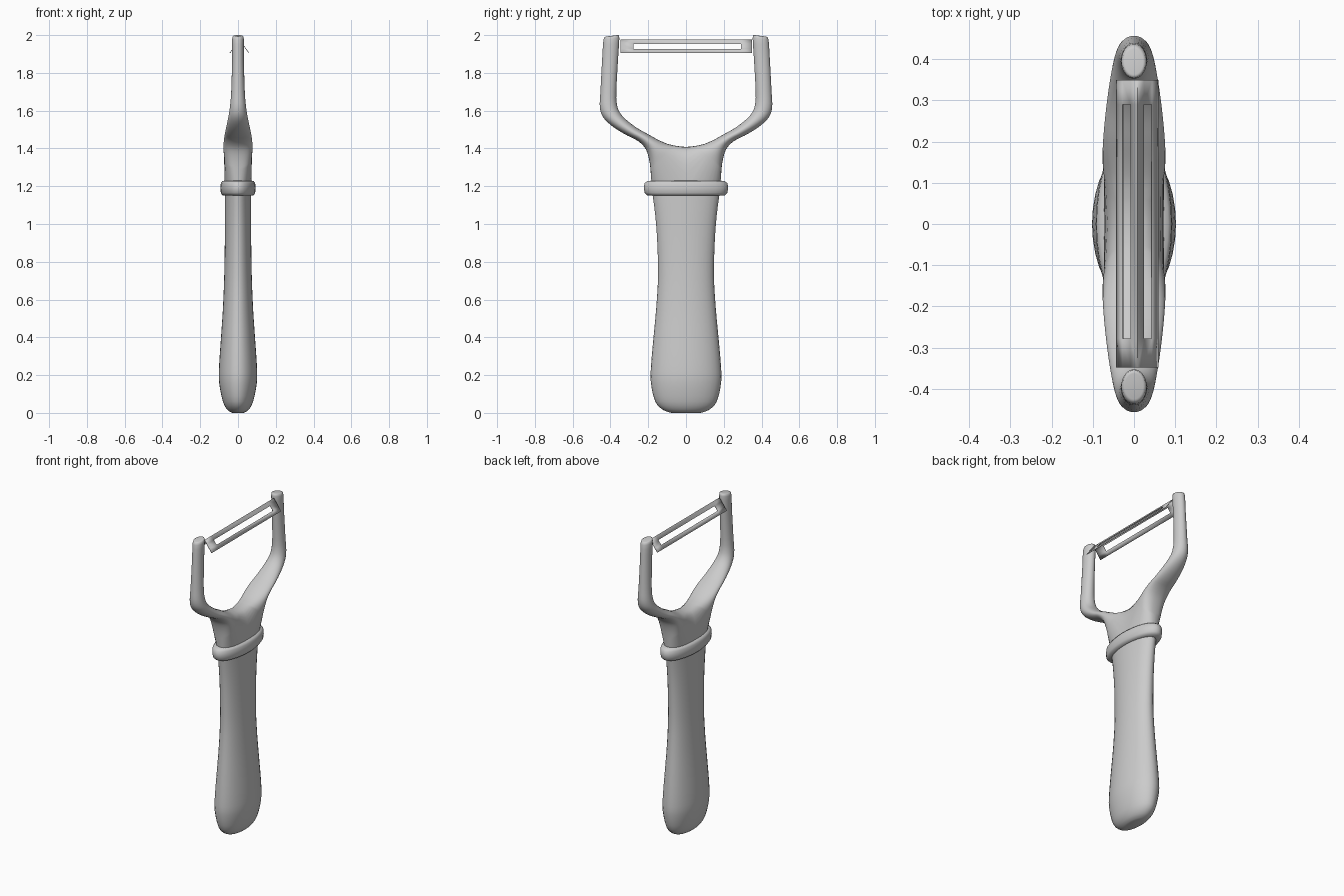
import bpy, bmesh
from math import sin, cos, pi, radians

cube = bpy.data.objects.get("Cube")
if cube:
    bpy.data.objects.remove(cube)

N = 32  # points around each cross-section

steel = bpy.data.materials.new("light grey metal")
steel.use_nodes = True
steel.diffuse_color = (0.6, 0.6, 0.6, 1)
steel.node_tree.nodes["Principled BSDF"].inputs["Base Color"].default_value = (0.6, 0.6, 0.6, 1)


def spow(v, e):
    return (1 if v >= 0 else -1) * abs(v) ** e


def finish(name, bm, sharp=40):
    bmesh.ops.recalc_face_normals(bm, faces=bm.faces)
    mesh = bpy.data.meshes.new(name)
    bm.to_mesh(mesh)
    bm.free()
    mesh.materials.append(steel)
    ob = bpy.data.objects.new(name, mesh)
    bpy.context.collection.objects.link(ob)
    bpy.ops.object.select_all(action="DESELECT")
    ob.select_set(True)
    bpy.context.view_layer.objects.active = ob
    bpy.ops.object.shade_smooth_by_angle(angle=radians(sharp))
    return ob


def loft(bm, rings, cap_start=True, cap_end=True):
    rows = [[bm.verts.new(p) for p in r] for r in rings]
    for a, b in zip(rows, rows[1:]):
        for i in range(N):
            j = (i + 1) % N
            bm.faces.new((a[i], a[j], b[j], b[i]))
    if cap_start:
        bm.faces.new(rows[0])
    if cap_end:
        bm.faces.new(rows[-1])


def ellipse(z, w, t):
    return [(t * sin(2 * pi * i / N), w * cos(2 * pi * i / N), z) for i in range(N)]


def spline(points, steps=4):
    # smooth the control rows with a Catmull-Rom curve
    out = []
    for k in range(len(points) - 1):
        p0, p1 = points[max(k - 1, 0)], points[k]
        p2, p3 = points[k + 1], points[min(k + 2, len(points) - 1)]
        for s in range(steps):
            u = s / steps
            out.append([0.5 * (2 * b + (c - a) * u + (2 * a - 5 * b + 4 * c - d) * u * u
                               + (3 * b - a - 3 * c + d) * u ** 3)
                        for a, b, c, d in zip(p0, p1, p2, p3)])
    return out + [list(points[-1])]


# Handle: height, half width, half thickness
handle_profile = [(0, .075, .03), (.015, .12, .055), (.06, .163, .08), (.16, .186, .1),
                  (.25, .185, .1), (.4, .172, .09), (.55, .158, .08), (.72, .148, .073),
                  (.9, .152, .07), (1.05, .163, .07), (1.19, .182, .07)]
bm = bmesh.new()
loft(bm, [ellipse(*p) for p in spline(handle_profile, 3)])
finish("handle", bm, 60)

# Collar
collar_profile = [(1.15, .17, .065), (1.152, .205, .083), (1.165, .219, .091), (1.19, .223, .093),
                  (1.215, .22, .091), (1.228, .205, .083), (1.23, .17, .065)]
bm = bmesh.new()
loft(bm, [ellipse(*p) for p in collar_profile])
finish("collar", bm, 60)

# Fork: inner y, inner z, outer y, outer z, half thickness
arm_rows = [(.05, 1.413, .188, 1.29, .073), (.1, 1.425, .196, 1.345, .076),
            (.15, 1.447, .215, 1.4, .076), (.2, 1.475, .255, 1.44, .073),
            (.262, 1.51, .31, 1.468, .067), (.32, 1.555, .38, 1.51, .058),
            (.352, 1.593, .435, 1.56, .049), (.366, 1.635, .456, 1.615, .042),
            (.369, 1.7, .453, 1.7, .036), (.36, 1.87, .444, 1.87, .031),
            (.353, 1.985, .437, 1.975, .031), (.363, 2.0, .425, 1.992, .022)]
bm = bmesh.new()
root = []
for i in range(N):
    a = 2 * pi * i / N
    c, s = cos(a), sin(a)
    if c > 1e-6:      # outer half joins the neck
        root.append((.07 * s, .18 * c, 1.18))
    else:             # inner half is the shared seam up to the crotch
        root.append((.072 * spow(s, .6), 0, 1.18 + .228 * abs(c) ** .6))
rings = [root]
rows = spline(arm_rows, 3)
for k, (iy, iz, oy, oz, t) in enumerate(rows):
    e = .75 + .25 * min(1, k / 12)
    ring = []
    for i in range(N):
        a = 2 * pi * i / N
        f = (1 + cos(a)) / 2
        ring.append((t * spow(sin(a), e), iy + (oy - iy) * f, iz + (oz - iz) * f))
    rings.append(ring)
loft(bm, rings, cap_start=False)
fork = finish("fork", bm, 60)
mirror = fork.modifiers.new("mirror", "MIRROR")
mirror.use_axis = (False, True, False)
mirror.use_clip = True

# Blade: folded sheet with a slot in each slope
bm = bmesh.new()
across = (0, .31, .69, 1)
along = (-.348, -.278, .29, .35)
for edge_x in (-.043, .058):
    g = [[bm.verts.new((.008 + (edge_x - .008) * u, y, 1.975 - .07 * u)) for y in along]
         for u in across]
    for i in range(3):
        for j in range(3):
            if (i, j) != (1, 1):
                bm.faces.new((g[i][j], g[i + 1][j], g[i + 1][j + 1], g[i][j + 1]))
bmesh.ops.remove_doubles(bm, verts=bm.verts, dist=1e-5)
blade = finish("blade", bm, 20)
sheet = blade.modifiers.new("thickness", "SOLIDIFY")
sheet.thickness = .003
sheet.offset = 0
